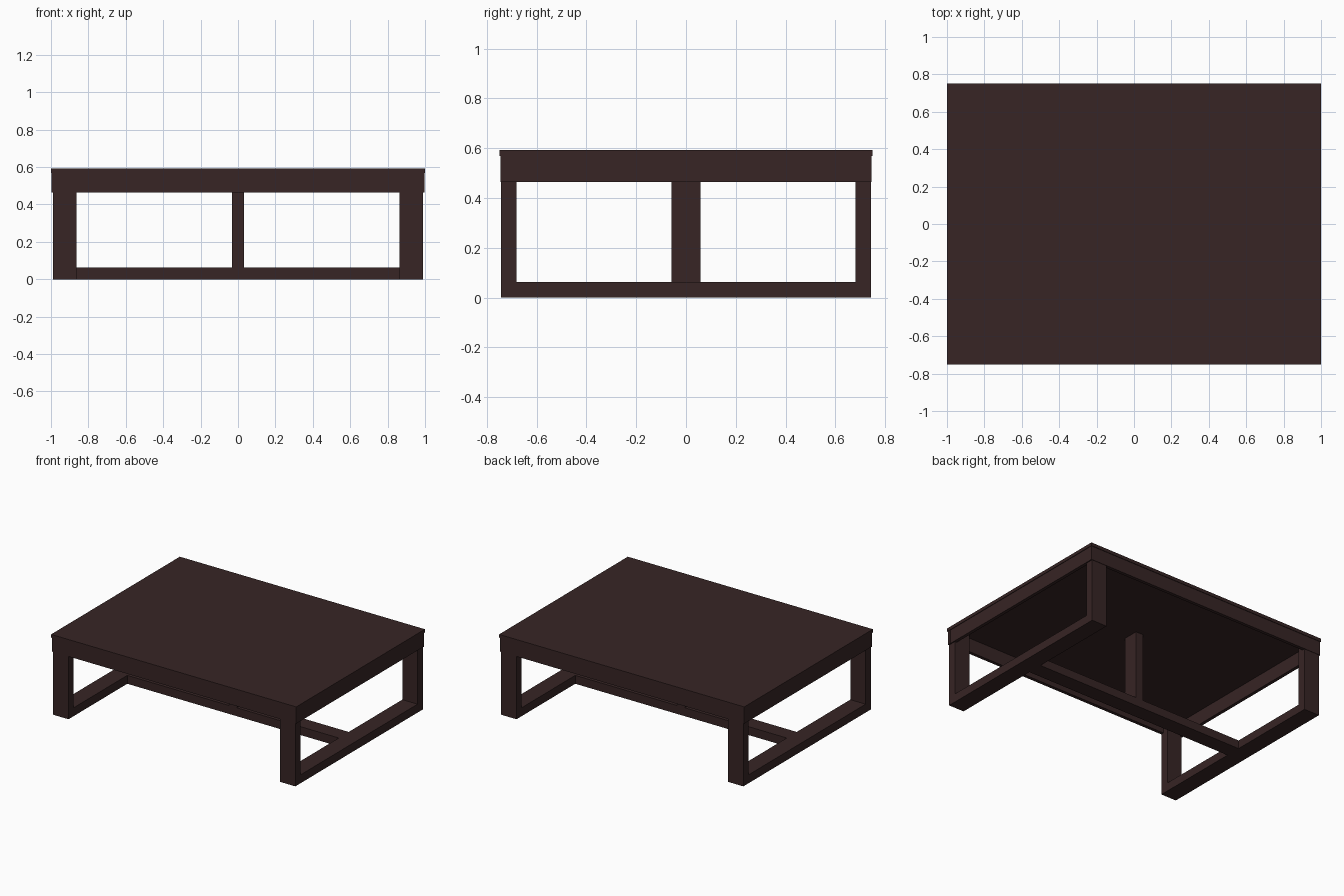
import bpy

cube = bpy.data.objects.get("Cube")
if cube:
    bpy.data.objects.remove(cube, do_unlink=True)

wood = bpy.data.materials.new("dark_brown_wood")
wood.use_nodes = True
colour = (0.038, 0.018, 0.018, 1)
wood.diffuse_color = colour
wood.node_tree.nodes["Principled BSDF"].inputs["Base Color"].default_value = colour


def board(name, x, y, z):
    """Box spanning the given (low, high) range on each axis."""
    spans = (x, y, z)
    bpy.ops.mesh.primitive_cube_add(size=1, location=[(a + b) / 2 for a, b in spans])
    ob = bpy.context.object
    ob.name = name
    ob.scale = [b - a for a, b in spans]
    bpy.ops.object.transform_apply(location=False, rotation=False, scale=True)
    ob.data.materials.append(wood)
    return ob


def span(side, inner, outer):
    return tuple(sorted((side * inner, side * outer)))


TOP, UNDER, APRON, RAIL = 0.592, 0.568, 0.465, 0.062
LEG_IN_X, LEG_OUT_X = 0.863, 0.988
LEG_IN_Y, LEG_OUT_Y = 0.682, 0.743

# Table top
board("table_top", (-1, 1), (-0.75, 0.75), (UNDER, TOP))

# Aprons: long boards cover the ends of the short ones
for name, s in (("front", -1), ("back", 1)):
    board(name + "_apron", (-0.997, 0.997), span(s, 0.722, 0.746), (APRON, UNDER))
for name, s in (("left", 1), ("right", -1)):
    board(name + "_apron", span(s, 0.972, 0.996), (-0.722, 0.722), (APRON, UNDER))

# Legs and the floor rails joining them on each side
for side, sx in (("left", 1), ("right", -1)):
    x = span(sx, LEG_IN_X, LEG_OUT_X)
    for end, sy in (("front", -1), ("back", 1)):
        board(f"{end}_{side}_leg", x, span(sy, LEG_IN_Y, LEG_OUT_Y), (0, UNDER))
    board(side + "_floor_rail", x, (-LEG_IN_Y, LEG_IN_Y), (0, RAIL))

# Centre stretcher and post
board("centre_stretcher", (-LEG_IN_X, LEG_IN_X), (-0.058, 0.058), (0, RAIL))
board("centre_post", (-0.031, 0.031), (-0.058, 0.058), (RAIL, UNDER))
